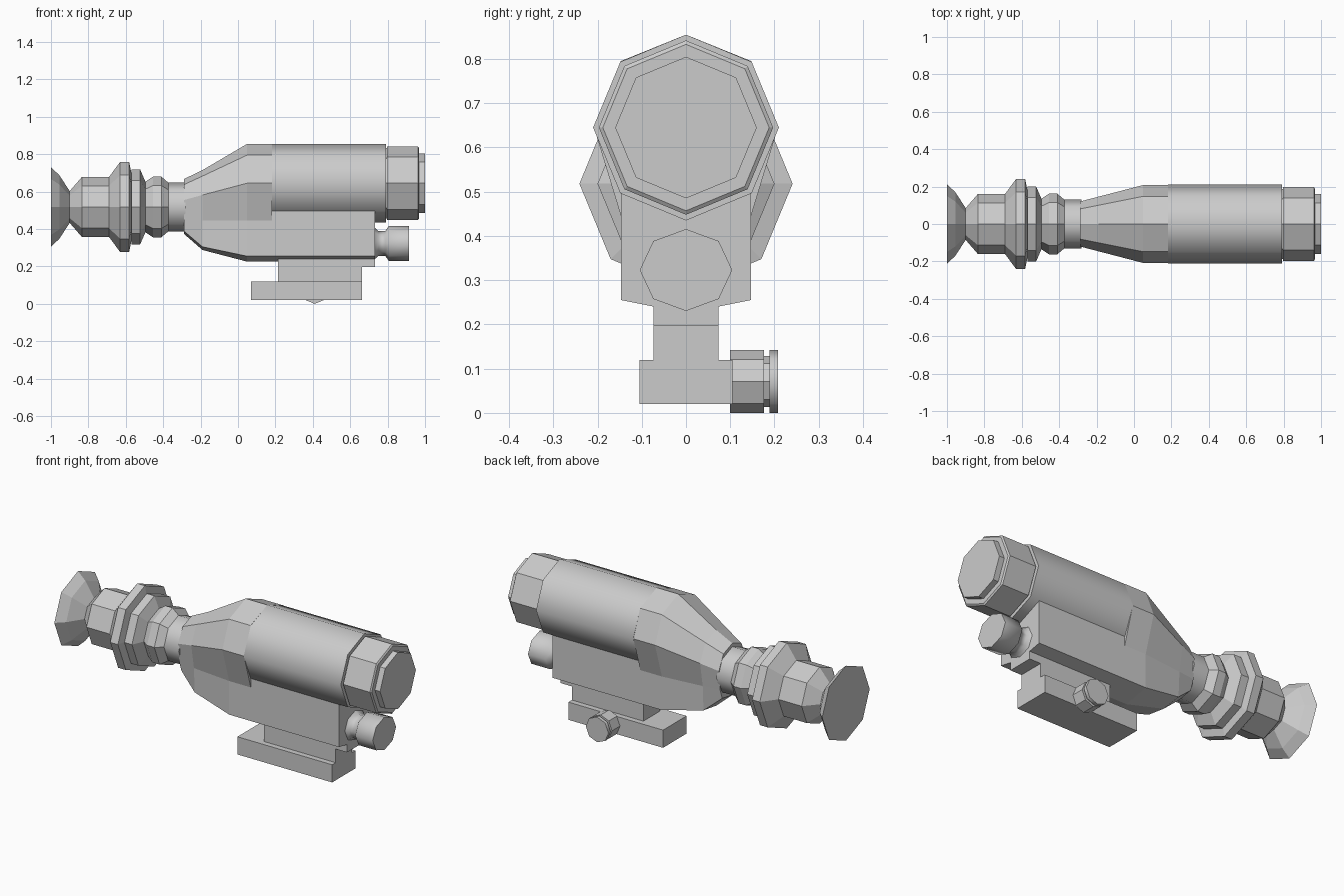
import bpy, bmesh, math
from mathutils import Matrix, Vector

if "Cube" in bpy.data.objects:
    bpy.data.objects.remove(bpy.data.objects["Cube"])

grey = bpy.data.materials.new("matte grey")
grey.use_nodes = True
grey.diffuse_color = (0.6, 0.6, 0.6, 1)
grey.node_tree.nodes["Principled BSDF"].inputs["Base Color"].default_value = (0.6, 0.6, 0.6, 1)


def loft(name, rings, smooth=False):
    """Skin a list of point rings, capping both ends with flat faces."""
    bm = bmesh.new()
    rows = [[bm.verts.new(p) for p in ring] for ring in rings]
    n = len(rows[0])
    for a, b in zip(rows, rows[1:]):
        for i in range(n):
            j = (i + 1) % n
            bm.faces.new((a[i], a[j], b[j], b[i])).smooth = smooth
    bm.faces.new(rows[0])
    bm.faces.new(rows[-1])
    bmesh.ops.recalc_face_normals(bm, faces=bm.faces)
    mesh = bpy.data.meshes.new(name)
    bm.to_mesh(mesh)
    bm.free()
    mesh.materials.append(grey)
    obj = bpy.data.objects.new(name, mesh)
    bpy.context.collection.objects.link(obj)
    return obj


def turned(name, profile, z, smooth=False, widen=1.0):
    """Eight-sided turned part along x, from (x, radius) pairs."""
    angles = [i * math.pi / 4 for i in range(8)]
    return loft(name, [[(x, widen * r * math.sin(a), z + r * math.cos(a)) for a in angles]
                       for x, r in profile], smooth)


def section(x, half):
    """Full cross-section at x, mirrored from its +y half."""
    pts = half + [(-y, z) for y, z in half[-2:0:-1]]
    return [(x, y, z) for y, z in pts]


def box(name, x0, x1, y, z0, z1):
    return loft(name, [[(x, -y, z0), (x, y, z0), (x, y, z1), (x, -y, z1)] for x in (x0, x1)])


# Eyepiece and adjustment rings
EYE_Z, TUBE_Z = 0.518, 0.645
turned("eyecup", [(-1, .212), (-.955, .17), (-.9, .085)], EYE_Z)
turned("eyepiece_barrel", [(-.9, .085), (-.835, .16), (-.69, .16), (-.63, .241), (-.582, .241),
                           (-.57, .18)], EYE_Z)
turned("focus_ring", [(-.57, .2), (-.523, .2), (-.495, .135), (-.455, .162), (-.41, .162),
                      (-.372, .13)], EYE_Z)
turned("rear_collar", [(-.372, .13), (-.28, .13)], EYE_Z, smooth=True)

# Tapered rear shell
wide = [(0, .855), (.148, .795), (.208, .645), (.147, .445), (.147, .255), (0, .226)]
loft("rear_shell", [
    section(-.29, [(0, .667), (.08, .637), (.12, .555), (.11, .445), (.09, .39), (0, .375)]),
    section(-.19, [(0, .715), (.1, .683), (.146, .582), (.122, .445), (.115, .305), (0, .288)]),
    section(.048, wide),
    section(.183, wide)])

# Main tube and objective end
turned("main_tube", [(.183, .21), (.79, .21)], TUBE_Z, smooth=True)
turned("tube_seam", [(.78, .188), (.8, .188)], TUBE_Z)
turned("objective_ring", [(.796, .197), (.962, .197), (.968, .188)], TUBE_Z)
turned("objective_lens", [(.96, .16), (1, .16)], TUBE_Z)

# Lower housing with a shallow keel
housing = [(0, .55), (.147, .5), (.147, .255), (0, .226)]
loft("lower_housing", [section(x, housing) for x in (.183, .733)])

# Battery cap
turned("battery_cap", [(.73, .085), (.752, .066), (.787, .066), (.806, .0925), (.915, .0925)],
       .323, smooth=True, widen=1.13)

# Mount
box("mount_stem", .215, .662, .074, .11, .245)
box("mount_lip", .66, .733, .074, .197, .245)
box("mount_base", .07, .662, .105, .02, .12)

# Clamp knob on the +y side
turn = Matrix.Translation(Vector((.41, 0, 0))) @ Matrix.Rotation(math.pi / 2, 4, 'Z')
for name, profile, smooth in (("clamp_nut", [(.1, .071), (.176, .071)], False),
                              ("clamp_neck", [(.17, .058), (.195, .058)], False),
                              ("clamp_disc", [(.189, .071), (.208, .071)], True)):
    turned(name, profile, .071, smooth).data.transform(turn)
